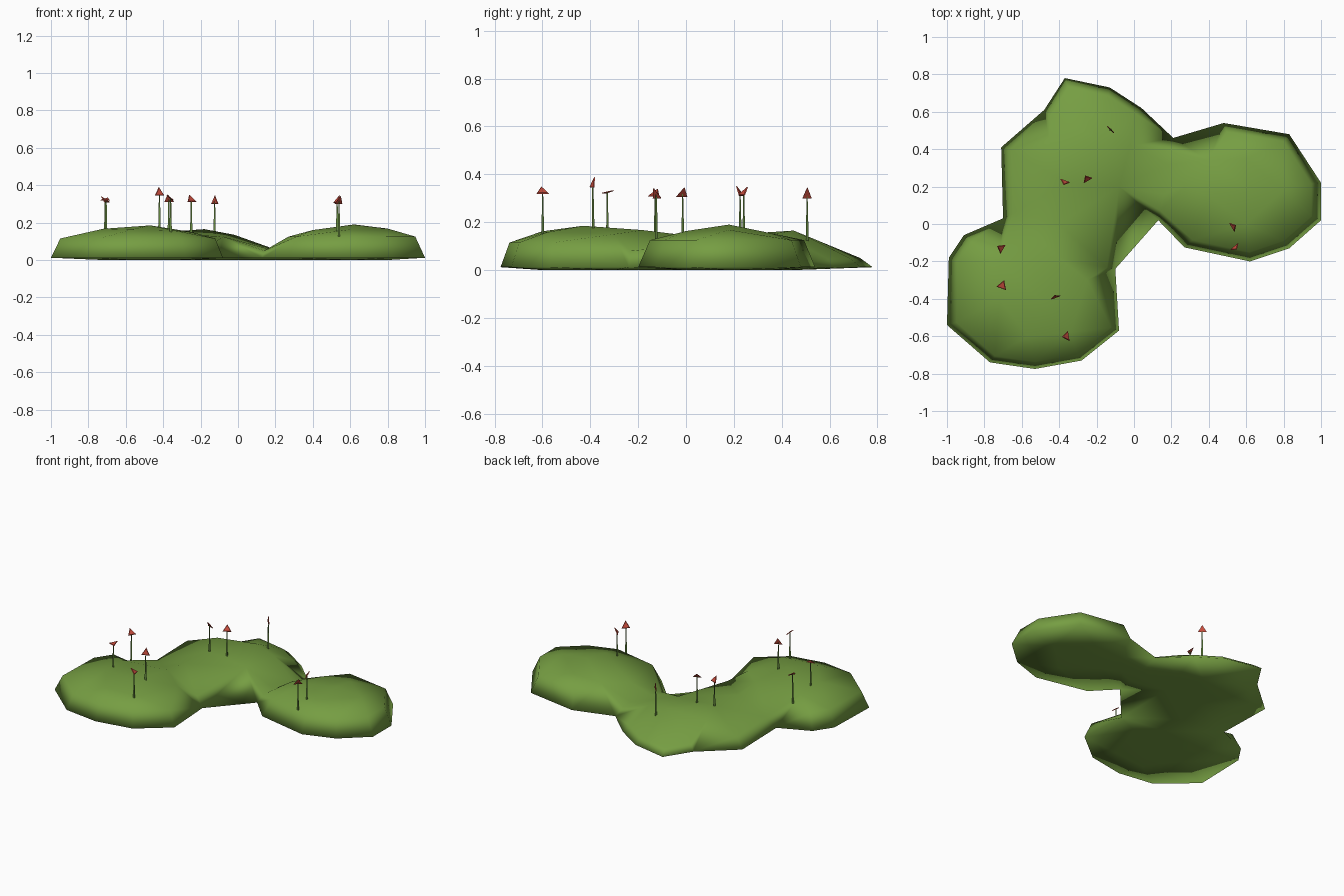
import bpy, bmesh, math
from mathutils import Vector, Matrix
from mathutils.geometry import delaunay_2d_cdt

cube = bpy.data.objects.get("Cube")
if cube:
    bpy.data.objects.remove(cube)


def material(name, colour):
    mat = bpy.data.materials.new(name)
    mat.use_nodes = True
    mat.diffuse_color = (*colour, 1)
    node = next(n for n in mat.node_tree.nodes if n.type == 'BSDF_PRINCIPLED')
    node.inputs["Base Color"].default_value = (*colour, 1)
    node.inputs["Roughness"].default_value = 0.9
    return mat


GRASS = material("grass green", (.18, .34, .055))
STEM = material("stem green", (.13, .25, .05))
PETAL = material("petal red", (.55, .07, .045))


def make_object(name, bm, mat):
    mesh = bpy.data.meshes.new(name)
    bm.to_mesh(mesh)
    bm.free()
    mesh.materials.append(mat)
    obj = bpy.data.objects.new(name, mesh)
    bpy.context.collection.objects.link(obj)
    return obj


# Ground rim, listed lobe by lobe: (centre, shoulder height, shoulder inset, points)
RIM_Z = .012
LOBES = [
    ((-.5, -.4), .115, .1, [(-.91, -.06), (-.99, -.18), (-1, -.54), (-.77, -.74),
                            (-.53, -.775), (-.28, -.73), (-.08, -.57)]),
    ((-.4, -.2), .08, .15, [(-.1, -.24)]),
    ((.18, .28), .05, .2, [(.13, .02)]),
    ((.6, .18), .125, .13, [(.27, -.125), (.62, -.2), (.83, -.13), (1, .02),
                            (1, .22), (.83, .48), (.48, .54)]),
    ((.18, .28), .05, .4, [(.21, .46)]),
    ((-.2, .35), .05, .12, [(.04, .62), (-.13, .73), (-.37, .78), (-.48, .61)]),
    ((-.3, .25), .08, .13, [(-.71, .41), (-.7, .03)]),
]
# Tops of the mounds and the valley between them
MOUNDS = [
    (-.47, -.43, .185), (-.72, -.4, .167), (-.57, -.6, .162), (-.34, -.58, .158),
    (-.72, -.2, .155), (-.4, -.18, .167), (-.4, 0, .145), (-.25, -.3, .15),
    (-.18, .45, .165), (-.36, .22, .15), (-.45, .42, .145), (-.02, .42, .135),
    (-.08, .2, .125), (.16, .16, .06), (.19, .32, .06),
    (.62, .18, .19), (.4, .15, .16), (.8, .18, .168), (.6, 0, .163),
    (.6, .35, .155), (.4, .34, .14), (.27, .2, .125),
]

rim, shoulder = [], []
for centre, height, inset, points in LOBES:
    for p in points:
        q = Vector(p).lerp(Vector(centre), inset)
        rim.append((*p, RIM_Z))
        shoulder.append((*q, height))


def triangulate(points, count):
    """Constrained triangulation bounded by the first `count` points."""
    flat = [Vector(p[:2]) for p in points]
    edges = [(i, (i + 1) % count) for i in range(count)]
    result = delaunay_2d_cdt(flat, edges, [], 1, 1e-5)
    return result[2]


# Grass: domed top joined to a shallow convex underside along the rim
bm = bmesh.new()
n = len(rim)
top = rim + shoulder + MOUNDS
verts = [bm.verts.new(p) for p in top]
for tri in triangulate(top, n):
    bm.faces.new([verts[i] for i in tri])
under = rim + [(x, y, 0) for x, y, z in MOUNDS]
low = verts[:n] + [bm.verts.new(p) for p in under[n:]]
for tri in triangulate(under, n):
    bm.faces.new([low[i] for i in reversed(tri)])
bmesh.ops.recalc_face_normals(bm, faces=bm.faces[:])
for f in bm.faces:
    f.smooth = True
make_object("grass_patch", bm, GRASS)

# Flowers: head position, facing azimuth and tilt of the head in degrees
FLOWERS = [
    (-.71, -.13, .32, 60, 40), (-.705, -.33, .325, -20, 15),
    (-.42, -.39, .36, 20, 75), (-.36, -.6, .33, 100, 40),
    (-.37, .225, .325, 160, 60), (-.25, .24, .325, 30, 50),
    (-.125, .505, .315, -45, 88), (.53, -.015, .32, -60, 60),
    (.54, -.125, .315, 220, 65),
]
STEM_LENGTH = .2
for i, (x, y, z, azimuth, tilt) in enumerate(FLOWERS, 1):
    # Thin tapered stem
    bm = bmesh.new()
    bmesh.ops.create_cone(bm, segments=3, radius1=.008, radius2=.003, depth=STEM_LENGTH,
                          cap_ends=True,
                          matrix=Matrix.Translation((x, y, z - STEM_LENGTH / 2)))
    make_object(f"flower_stem_{i}", bm, STEM)
    # Flat three-cornered head
    bm = bmesh.new()
    turn = Matrix.Rotation(math.radians(azimuth), 4, 'Z') @ Matrix.Rotation(math.radians(tilt), 4, 'X')
    bmesh.ops.create_cone(bm, segments=3, radius1=.032, radius2=.026, depth=.004,
                          cap_ends=True, matrix=Matrix.Translation((x, y, z)) @ turn)
    make_object(f"flower_head_{i}", bm, PETAL)
